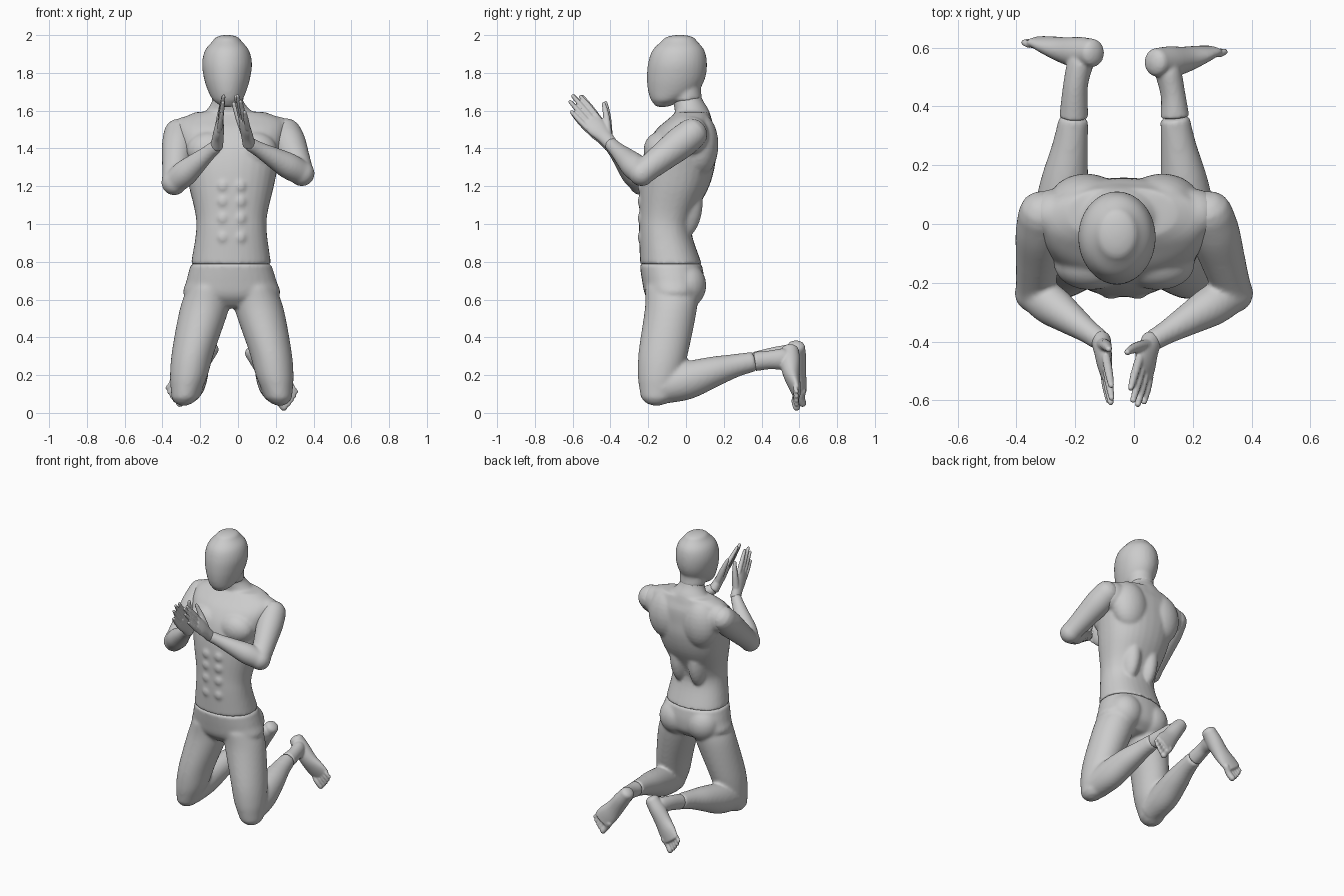
import bpy, bmesh, math
from mathutils import Vector, Matrix

if "Cube" in bpy.data.objects:
    bpy.data.objects.remove(bpy.data.objects["Cube"])

X, Y = Vector((1, 0, 0)), Vector((0, 1, 0))
MID = -0.033  # symmetry line of torso and legs


def spline(rows, steps=5):
    """Catmull-Rom through (x, y, z, radius a, radius b) rows."""
    r = [Vector(q) for q in rows]
    r = [r[0] * 2 - r[1]] + r + [r[-1] * 2 - r[-2]]
    out = []
    for i in range(1, len(r) - 2):
        p, q, u, v = r[i - 1:i + 3]
        for k in range(steps):
            t = k / steps
            out.append((q * 2 + (u - p) * t + (p * 2 - q * 5 + u * 4 - v) * t * t
                        + (q * 3 - p - u * 3 + v) * t ** 3) * 0.5)
    return out + [r[-2]]


def tube(bm, rows, side, up=None, cap=0.9, n=2.0, seg=32):
    """Rounded tube; elliptical rings, either fixed (side, up) or across the path."""
    pts = spline(rows)
    pos = [Vector(p[:3]) for p in pts]
    side = Vector(side).normalized()
    rings = []
    last = len(pts) - 1
    for i, p in enumerate(pts):
        t = (pos[min(i + 1, last)] - pos[max(i - 1, 0)]).normalized()
        b = Vector(up) if up else t.cross(side).normalized()
        a = side if up else b.cross(t).normalized()
        tips = [(0, 1)]
        if i in (0, last):
            h = cap * min(p[3], p[4]) * (-1 if i == 0 else 1)
            tips += [(h * math.sin(math.radians(d)), math.cos(math.radians(d))) for d in (28, 55, 80)]
            if i == 0:
                tips.reverse()
        for off, k in tips:
            ring = []
            for j in range(seg):
                c, s = math.cos(2 * math.pi * j / seg), math.sin(2 * math.pi * j / seg)
                c = math.copysign(abs(c) ** (2 / n), c) * p[3] * k
                s = math.copysign(abs(s) ** (2 / n), s) * p[4] * k
                ring.append(bm.verts.new(pos[i] + t * off + a * c + b * s))
            rings.append(ring)
    for lo, hi in zip(rings, rings[1:]):
        for j in range(seg):
            k = (j + 1) % seg
            bm.faces.new((lo[j], lo[k], hi[k], hi[j]))
    bm.faces.new(rings[0][::-1])
    bm.faces.new(rings[-1])


def blob(bm, c, r):
    m = Matrix.Translation(c) @ Matrix.Diagonal((*r, 1))
    bmesh.ops.create_uvsphere(bm, u_segments=24, v_segments=14, radius=1, matrix=m)


def finish(name, bm, voxel, smooth):
    """Fuse the overlapping forms of one part into a single smooth skin."""
    bmesh.ops.recalc_face_normals(bm, faces=bm.faces)
    me = bpy.data.meshes.new(name)
    bm.to_mesh(me)
    bm.free()
    ob = bpy.data.objects.new(name, me)
    bpy.context.collection.objects.link(ob)
    rm = ob.modifiers.new("fuse", 'REMESH')
    rm.mode, rm.voxel_size, rm.use_smooth_shade = 'VOXEL', voxel, True
    sm = ob.modifiers.new("soften", 'SMOOTH')
    sm.factor, sm.iterations = 0.5, smooth


# head with upper neck
bm = bmesh.new()
tube(bm, [(-.055, -.115, 1.635, .05, .052), (-.055, -.1, 1.655, .076, .085), (-.057, -.07, 1.7, .1, .13),
          (-.058, -.053, 1.77, .122, .154), (-.058, -.045, 1.85, .132, .156),
          (-.058, -.04, 1.92, .116, .137), (-.058, -.035, 1.972, .073, .09)], X, Y, cap=.4)
tube(bm, [(-.055, .005, 1.655, .085, .08), (-.055, 0, 1.7, .085, .08), (-.055, 0, 1.76, .08, .08)], X, cap=.1)
finish("head", bm, .009, 6)

# torso with lower neck, chest, back and stomach muscles
bm = bmesh.new()
tube(bm, [(-.037, -.08, .79, .212, .163), (-.035, -.109, .95, .188, .14), (-.035, -.1, 1.05, .19, .148),
          (-.035, -.062, 1.2, .225, .185), (-.035, -.04, 1.32, .25, .195), (-.035, -.025, 1.42, .272, .182),
          (-.035, -.002, 1.5, .285, .155), (-.035, .02, 1.555, .265, .115),
          (-.04, .035, 1.59, .19, .09)], X, Y, cap=.08, n=2.25)
tube(bm, [(-.045, .04, 1.56, .17, .095), (-.05, .03, 1.605, .115, .09), (-.055, .012, 1.65, .083, .08),
          (-.055, 0, 1.69, .078, .075)], X, Y, cap=.1)
for s in (-1, 1):
    blob(bm, (MID + s * .115, -.135, 1.39), (.125, .09, .1))
    blob(bm, (MID + s * .13, .07, 1.42), (.13, .102, .17))
    blob(bm, (MID + s * .07, -.02, 1.12), (.07, .11, .2))
    blob(bm, (MID + s * .235, .03, 1.47), (.1, .09, .1))
    for z in (.93, 1.03, 1.12, 1.2):
        blob(bm, (MID + s * .045, -.205, z), (.045, .052, .052))
finish("torso", bm, .01, 6)

# pelvis, thighs and shins in one part
bm = bmesh.new()
tube(bm, [(-.037, -.08, .785, .214, .165), (-.035, -.068, .7, .238, .165), (-.033, -.065, .62, .25, .15),
          (-.033, -.07, .565, .11, .1)], X, Y, cap=.1, n=2.2)
for s in (-1, 1):
    tube(bm, [(MID + s * d, y, z, a, b) for d, y, z, a, b in (
        (.12, -.075, .66, .115, .14), (.145, -.08, .55, .13, .138), (.203, -.118, .33, .113, .132),
        (.227, -.138, .2, .1, .117), (.242, -.148, .115, .08, .097))], X, Y, cap=1)
    tube(bm, [(MID + s * d, y, z, a, b) for d, y, z, a, b in (
        (.24, -.14, .135, .085, .09), (.225, 0, .17, .09, .1), (.204, .14, .216, .081, .082),
        (.185, .26, .25, .062, .062), (.172, .36, .272, .05, .052))], X, cap=.1)
    blob(bm, (MID + s * .105, 0, .675), (.115, .108, .12))
finish("pelvis_and_legs", bm, .01, 8)


# feet pointing down, soles facing back
def foot(name, s, dy, dz):
    bm = bmesh.new()

    def at(d, y, z, a, b):
        return (MID + s * d, y + dy, z + dz, a, b)
    wide, long = Vector((.8 * s, 0, .6)), Vector((.6 * s, 0, -.8))
    tube(bm, [at(.172, .365 - dy, .272 - dz, .049, .051), at(.166, .45, .28, .042, .049),
              at(.148, .53, .287, .044, .055), at(.125, .57, .305, .035, .035)], X, cap=.1)
    tube(bm, [at(.108, .562, .33, .045, .048), at(.15, .562, .275, .052, .054), at(.2, .57, .205, .058, .045),
              at(.245, .585, .15, .068, .033), at(.28, .598, .108, .066, .021)], wide, Y, cap=.6)
    ball = Vector(at(.265, .598, .127, 0, 0)[:3])
    for u, length, r in ((-.05, .085, .02), (-.02, .085, .014), (.004, .079, .013), (.028, .07, .013), (.051, .058, .012)):
        p = ball + wide * u
        q = p + long * length
        tube(bm, [(*p, r, r), (*((p + q) / 2 + Vector((0, -.008, 0))), r, r), (*q, r, r)], wide, seg=14)
    finish(name, bm, .006, 4)


foot("right_foot", -1, .02, .02)
foot("left_foot", 1, -.012, 0)


# arms: shoulder, elbow and wrist joints share one radius profile
def arm(name, S, E, W):
    S, E, W = Vector(S), Vector(E), Vector(W)
    bm = bmesh.new()
    tube(bm, [(*S.lerp(E, t), r, r) for t, r in ((0, .083), (.25, .086), (.55, .077), (.85, .068), (1, .066))], X)
    tube(bm, [(*E.lerp(W, t), r, r) for t, r in ((0, .064), (.25, .069), (.5, .057), (.8, .041), (1, .036))],
         (0, 0, 1), cap=.1)
    blob(bm, E, (.068, .068, .068))
    finish(name, bm, .009, 7)


# hands: palm, four fingers and a thumb along D (length) and P (towards thumb)
def hand(name, W, tip, toward):
    W = Vector(W)
    D = (Vector(tip) - W).normalized()
    P = Vector(toward)
    P = (P - D * P.dot(D)).normalized()
    bm = bmesh.new()

    def at(u, v, a, b):
        return (*(W + D * u + P * v), a, b)
    tube(bm, [at(-.005, 0, .037, .034), at(.05, .002, .043, .03), at(.11, .002, .056, .026),
              at(.165, 0, .054, .017)], P, cap=.5)
    for v, end in ((-.043, .262), (-.015, .312), (.014, .328), (.042, .3)):
        tube(bm, [at(.14, v, .015, .015), at((.14 + end) / 2, v * 1.1, .0145, .0145),
                  at(end, v * 1.15, .0105, .0105)], P, seg=14)
    tube(bm, [at(.05, .025, .024, .022), at(.11, .07, .021, .019), at(.155, .1, .016, .015),
              at(.195, .122, .011, .011)], D.cross(P), seg=16)
    finish(name, bm, .0055, 3)


RW, LW = (-.112, -.398, 1.415), (.058, -.4, 1.425)
arm("right_arm", (-.31, .035, 1.48), (-.338, -.235, 1.22), RW)
arm("left_arm", (.253, .035, 1.48), (.338, -.235, 1.268), LW)
hand("right_hand", RW, (-.075, -.615, 1.68), (.05, .7, .65))
hand("left_hand", LW, (0, -.625, 1.685), (-.4, .65, .6))
